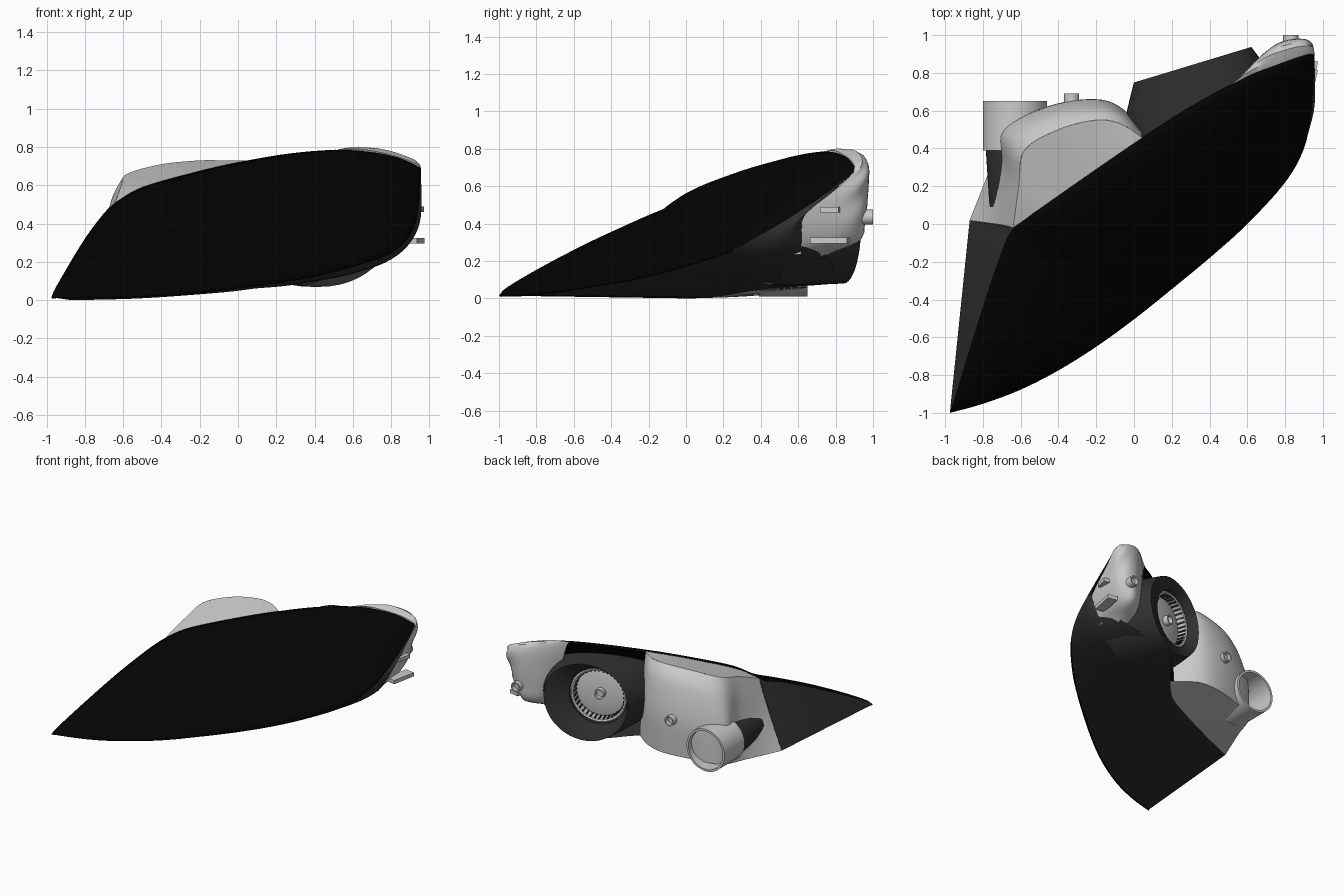
import bpy, bmesh
from math import sin, cos, pi, radians
from mathutils import Vector as V

if "Cube" in bpy.data.objects:
    bpy.data.objects.remove(bpy.data.objects["Cube"])

CENTRE = V((0, 0.1, 0.35))


def material(name, c):
    m = bpy.data.materials.new(name)
    m.diffuse_color = (c, c, c, 1)
    m.use_nodes = True
    m.node_tree.nodes["Principled BSDF"].inputs["Base Color"].default_value = m.diffuse_color
    return m


BLACK, DARK = material("lens_black", 0.001), material("housing_dark", 0.03)


def resample(pts, n, smooth=True):
    """Spline through pts, evenly spaced by length."""
    p = [V(a) for a in pts]
    dense = []
    for i in range(len(p) - 1):
        a, b, c, d = p[max(i - 1, 0)], p[i], p[i + 1], p[min(i + 2, len(p) - 1)]
        for k in range(12):
            t = k / 12
            dense.append(0.5 * (2 * b + (c - a) * t + (2 * a - 5 * b + 4 * c - d) * t * t
                                + (3 * b - a - 3 * c + d) * t ** 3) if smooth else b.lerp(c, t))
    dense.append(p[-1])
    acc = [0]
    for a, b in zip(dense, dense[1:]):
        acc.append(acc[-1] + (b - a).length)
    out, j = [], 0
    for i in range(n):
        s = acc[-1] * i / (n - 1)
        while j < len(acc) - 2 and acc[j + 1] < s:
            j += 1
        out.append(dense[j].lerp(dense[j + 1], (s - acc[j]) / max(acc[j + 1] - acc[j], 1e-9)))
    return out


def finish(name, bm, mat=None, outward=False, angle=35):
    bmesh.ops.remove_doubles(bm, verts=bm.verts, dist=0.0005)
    bmesh.ops.recalc_face_normals(bm, faces=bm.faces)
    if outward and sum(f.normal.dot(f.calc_center_median() - CENTRE) * f.calc_area() for f in bm.faces) < 0:
        bmesh.ops.reverse_faces(bm, faces=bm.faces)
    me = bpy.data.meshes.new(name)
    bm.to_mesh(me)
    bm.free()
    ob = bpy.data.objects.new(name, me)
    bpy.context.collection.objects.link(ob)
    if mat:
        me.materials.append(mat)
    bpy.ops.object.select_all(action='DESELECT')
    ob.select_set(True)
    bpy.context.view_layer.objects.active = ob
    bpy.ops.object.shade_smooth_by_angle(angle=radians(angle))
    return ob


def loft(name, rows, mat=None, closed=False, cap=False, outward=True):
    bm = bmesh.new()
    g = [[bm.verts.new(p) for p in r] for r in rows]
    n = len(rows[0])
    for a, b in zip(g, g[1:]):
        for i in range(n if closed else n - 1):
            k = (i + 1) % n
            bm.faces.new((a[i], a[k], b[k], b[i]))
    if cap:
        bm.faces.new(g[-1])
    return finish(name, bm, mat, outward)


def sheet(curves, n, m):
    """Smooth grid through several cross curves."""
    rows = [resample(c, n) for c in curves]
    cols = [resample([r[i] for r in rows], m) for i in range(n)]
    return [[c[j] for c in cols] for j in range(m)]


def ring(c, axis, r, depth, n=48):
    side = V((axis.y, -axis.x, 0)).normalized()
    return [c + axis * depth + side * (r * cos(2 * pi * i / n)) + V((0, 0, r * sin(2 * pi * i / n)))
            for i in range(n)]


def turned(name, c, axis, profile, mat=None, n=48, cap=True):
    return loft(name, [ring(V(c), axis, r, d, n) for r, d in profile], mat, True, cap, False)


def box(name, c, size, rot_z=0, mat=None):
    bm = bmesh.new()
    bmesh.ops.create_cube(bm, size=1)
    for v in bm.verts:
        x, y, z = (v.co[i] * size[i] for i in range(3))
        v.co = V((x * cos(rot_z) - y * sin(rot_z), x * sin(rot_z) + y * cos(rot_z), z)) + V(c)
    return finish(name, bm, mat)


# Lens: bulged sheet between upper and lower edges
tip, corner, heel = (-0.975, -1, 0.015), (-0.64, -0.02, 0.51), (-0.87, 0.02, 0.0)
left_edge = [tip, (-0.95, -0.92, 0.07), (-0.82, -0.5, 0.29), (-0.72, -0.2, 0.43), corner]
top_edge = left_edge + [(-0.5, 0.08, 0.59), (-0.2, 0.29, 0.675), (0.05, 0.46, 0.73), (0.3, 0.62, 0.77),
                        (0.56, 0.76, 0.785), (0.8, 0.86, 0.755), (0.955, 0.91, 0.69)]
low_edge = [tip, (-0.8, -0.952, 0.015), (-0.6, -0.877, 0.02), (-0.4, -0.775, 0.03), (-0.2, -0.65, 0.045),
            (0, -0.505, 0.07), (0.2, -0.345, 0.095), (0.4, -0.18, 0.13), (0.6, 0, 0.18), (0.8, 0.22, 0.25),
            (0.9, 0.4, 0.34), (0.94, 0.6, 0.46), (0.95, 0.8, 0.6), (0.955, 0.91, 0.69)]
face_dir = V((0.29, -0.56, 0.75)).normalized()
N, M = 64, 20
top, low = resample(top_edge, N), resample(low_edge, N)
rows = [[top[i].lerp(low[i], j / M)
         + face_dir * 0.22 * (j / M) ** 0.7 * (1 - j / M) * sin(pi * i / (N - 1)) ** 0.6
         for i in range(N)] for j in range(M + 1)]
lens = loft("lens", rows, BLACK)
sol = lens.modifiers.new("thickness", 'SOLIDIFY')
sol.thickness, sol.offset = 0.012, -1

# Dark shell: underside and left wall
under = [heel, (-0.5, 0.17, 0.01), (-0.09, 0.35, 0.04), (0.08, 0.52, 0.06), (0.3, 0.78, 0.082),
         (0.55, 0.8, 0.14), (0.78, 0.74, 0.25), (0.93, 0.62, 0.42), (0.955, 0.91, 0.69)]
rear = resample(under, N)
loft("underside", [[low[i].lerp(rear[i], j / 10)
                    + V((0.02, 0, -0.03)) * sin(pi * j / 10) * sin(pi * max(0, 2 * i / (N - 1) - 1))
                    for i in range(N)] for j in range(11)], DARK)
loft("left_wall", [resample([tip, heel], 20, False), resample(left_edge, 20)], DARK)

# Light grey module housing on the left
roof = [corner, (-0.61, 0.2, 0.6), (-0.58, 0.39, 0.66), (-0.4, 0.5, 0.71), (-0.2, 0.55, 0.73),
        (-0.07, 0.53, 0.73), (0.04, 0.46, 0.73)]
shoulder = [(-0.7, -0.005, 0.38), (-0.665, 0.25, 0.47), (-0.64, 0.45, 0.55), (-0.44, 0.57, 0.61),
            (-0.22, 0.615, 0.63), (-0.08, 0.59, 0.63), (0.04, 0.48, 0.62)]
waist = [(-0.77, 0.005, 0.22), (-0.71, 0.32, 0.26), (-0.69, 0.5, 0.32), (-0.46, 0.62, 0.35),
         (-0.24, 0.66, 0.37), (-0.09, 0.63, 0.37), (0.05, 0.5, 0.36)]
foot = [heel, (-0.76, 0.3, 0.01), (-0.68, 0.52, 0.03), (-0.45, 0.61, 0.05), (-0.24, 0.65, 0.06),
        (-0.09, 0.62, 0.07), (0.05, 0.52, 0.07)]
loft("module_housing", sheet([roof, shoulder, waist, foot], 40, 16))
loft("module_roof", [resample(top_edge[4:8], 30), resample(roof, 30)])
loft("module_floor", [resample(foot, 30), resample(under[:4], 30)])

# Dark bowl: flares forward to meet the lens, end face has an offset threaded hole
axis = V((-0.29, 0.957, 0)).normalized()
side = V((axis.y, -axis.x, 0))
bowl = V((0.31, 0.843, 0.405))
hole = bowl - side * 0.075 + V((0, 0, 0.02))
limit = face_dir.dot(V((0.05, 0.46, 0.73))) - 0.035
outer = ring(bowl, axis, 0.325, 0)
for p in outer:
    if p.z > bowl.z:
        p.z -= (p.z - bowl.z) * 0.1
body = [[], [], []]
for p in outer:
    u, w = (p - bowl).dot(side) / 0.325, (p.z - bowl.z) / 0.325
    flare = side * u * (0.13 if u < 0 else 0.08) + V((0, 0, 0.01 * w))
    t = (limit - face_dir.dot(p + flare)) / -face_dir.dot(axis)
    t = max(0.02, min(t, 0.42))
    for row, f in zip(body, (1, 0.6, 0.3)):
        row.append(p + flare * min(1, t * f / 0.22) - axis * t * f)
lip = ring(hole, axis, 0.222, -0.06)
mid = [a.lerp(b, 0.4) + axis * 0.01 for a, b in zip(outer, lip)]
loft("bowl", body + [outer, mid, lip, ring(hole, axis, 0.222, -0.16)], DARK, True, False, False)
turned("hole_ring", hole, axis, [(0.221, -0.085), (0.21, -0.075), (0.198, -0.08), (0.195, -0.16)], cap=False)
turned("bowl_cover", hole, axis, [(0.2, -0.15), (0.18, -0.145), (0.12, -0.135), (0.06, -0.13)])
bm = bmesh.new()
for k in range(36):
    a = 2 * pi * k / 36
    out = side * cos(a) + V((0, 0, sin(a)))
    tan = side * -sin(a) + V((0, 0, cos(a)))
    for v in bmesh.ops.create_cube(bm, size=1)['verts']:
        v.co = hole + axis * (-0.115 + v.co.y * 0.06) + out * (0.194 + v.co.x * 0.012) + tan * v.co.z * 0.012
finish("hole_ribs", bm, DARK)

# Grey lobe at the right end
lobe = [
    [(0.5, 0.73, 0.785), (0.62, 0.79, 0.79), (0.75, 0.84, 0.77), (0.86, 0.88, 0.74), (0.93, 0.9, 0.71), (0.955, 0.9, 0.69)],
    [(0.53, 0.75, 0.78), (0.65, 0.85, 0.795), (0.75, 0.92, 0.785), (0.85, 0.95, 0.76), (0.94, 0.945, 0.72), (0.957, 0.9, 0.68)],
    [(0.56, 0.77, 0.66), (0.65, 0.87, 0.67), (0.75, 0.95, 0.67), (0.85, 0.98, 0.66), (0.945, 0.955, 0.64), (0.95, 0.82, 0.6)],
    [(0.6, 0.78, 0.45), (0.67, 0.88, 0.45), (0.75, 0.94, 0.45), (0.83, 0.965, 0.46), (0.915, 0.91, 0.47), (0.938, 0.68, 0.49)],
    [(0.63, 0.76, 0.3), (0.69, 0.86, 0.3), (0.76, 0.91, 0.3), (0.82, 0.92, 0.31), (0.885, 0.82, 0.34), (0.922, 0.58, 0.41)],
    [(0.66, 0.68, 0.2), (0.71, 0.72, 0.21), (0.77, 0.72, 0.23), (0.81, 0.7, 0.25), (0.86, 0.62, 0.28), (0.9, 0.46, 0.35)]]
loft("end_lobe", sheet(lobe, 24, 24))

# Rear lamp tube, open at the back, with dark sleeve
back = V((0, 1, 0))
turned("lamp_tube", (-0.63, 0.65, 0.18), back, [(0.17, -0.26), (0.17, 0), (0.153, 0), (0.15, -0.24)])
turned("tube_sleeve", (-0.63, 0.39, 0.18), back, [(0.135, -0.3), (0.155, 0.01)], DARK, cap=False)

# Round plugs
for name, c, ax in (("module_plug", (-0.33, 0.69, 0.35), back), ("lobe_plug", (0.83, 1.0, 0.435), back),
                    ("bowl_plug", hole - axis * 0.09, axis)):
    turned(name, c, ax, [(0.04, -0.09), (0.04, 0), (0.03, 0), (0.028, -0.03)], n=24)

# Mounting tabs on the right side
for i, (c, s) in enumerate((((0.915, 0.77, 0.31), (0.08, 0.2, 0.03)), ((0.938, 0.77, 0.475), (0.05, 0.1, 0.03)),
                            ((0.8, 0.58, 0.245), (0.05, 0.08, 0.02)))):
    box(f"side_tab_{i + 1}", c, s, -0.2)
